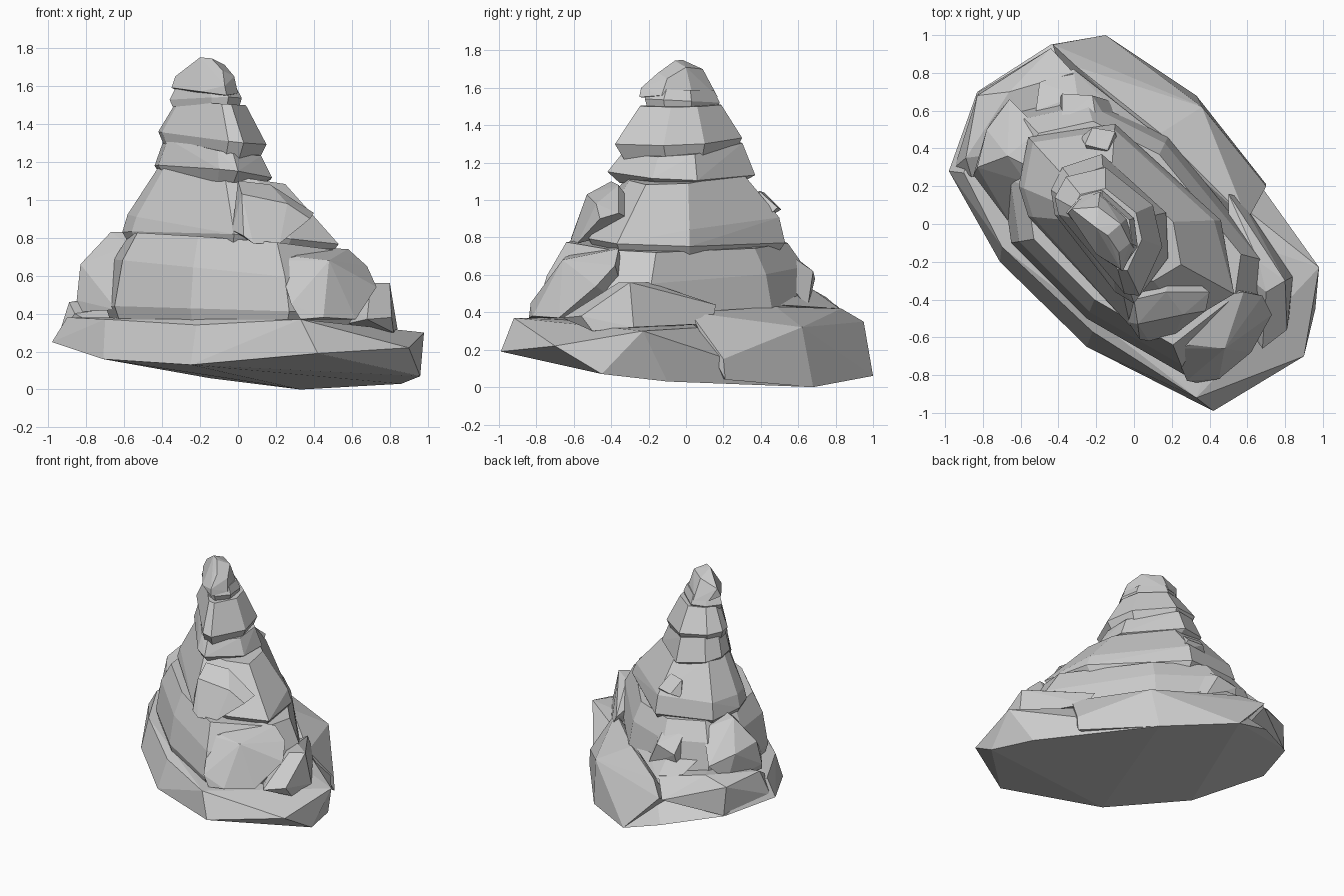
import bpy, bmesh, math


def hull(name, pts):
    """Faceted convex rock around a few corner points."""
    bm = bmesh.new()
    for p in pts:
        bm.verts.new(p)
    r = bmesh.ops.convex_hull(bm, input=bm.verts[:])
    junk = {g for g in r["geom_interior"] + r["geom_unused"]
            if isinstance(g, bmesh.types.BMVert) and g.is_valid}
    bmesh.ops.delete(bm, geom=list(junk), context='VERTS')
    bmesh.ops.dissolve_limit(bm, angle_limit=math.radians(4),
                             verts=bm.verts[:], edges=bm.edges[:])
    bmesh.ops.recalc_face_normals(bm, faces=bm.faces[:])
    me = bpy.data.meshes.new(name)
    bm.to_mesh(me)
    bm.free()
    ob = bpy.data.objects.new(name, me)
    bpy.context.collection.objects.link(ob)
    return ob


def slab(name, outline, centre, rings):
    """Layer of rock: outline repeated at (scale, height, x tilt, y tilt)."""
    cx, cy = centre
    pts = []
    for s, z, tx, ty in rings:
        for x, y in outline:
            px, py = cx + (x - cx) * s, cy + (y - cy) * s
            pts.append((px, py, z + tx * px + ty * py))
    return hull(name, pts)


# broad tilted base
hull("base_slab", [
    (-.98, .28, .25), (-.71, -.20, .16), (-.25, -.65, .13), (.42, -.99, .19),
    (.90, -.70, .22), (.96, -.45, .07), (.98, -.23, .30), (.86, -.10, .03),
    (.33, .68, 0), (-.15, 1.0, .06), (-.83, .70, .22), (-.44, .95, .14),
    (.33, -.92, .37), (-.22, -.57, .34), (-.70, -.12, .37), (-.90, .27, .38),
    (.60, -.10, .34), (-.25, .75, .36)])
hull("base_back_rock", [
    (-.15, 1.0, .06), (.33, .68, 0), (.70, .21, .04), (.70, .20, .15),
    (.60, .02, .40), (.14, .48, .43), (-.30, .83, .42), (-.43, .95, .35),
    (.36, .62, .32), (-.3, .5, .1), (.2, .1, .1)])
hull("base_left_rock", [
    (-.89, .35, .46), (-.83, .68, .44), (-.66, .70, .50), (-.95, .30, .27),
    (-.82, .70, .22), (-.44, .93, .33), (-.32, .80, .44), (-.5, .4, .45),
    (-.5, .3, .2), (-.86, .25, .40)])

# second layer with its boulders
slab("lower_layer",
     [(-.65, -.10), (-.25, -.50), (.27, -.80), (.68, -.48), (.72, -.20),
      (.18, .46), (-.26, .68), (-.62, .60), (-.70, .25)], (-.05, 0),
     [(.95, .33, -.03, 0), (1, .42, -.03, 0), (.93, .62, -.1, 0),
      (.80, .77, -.10, -.04)])
hull("left_boulder", [
    (-.85, .26, .47), (-.83, .30, .66), (-.67, .36, .83), (-.55, .30, .83),
    (-.57, .22, .76), (-.64, -.02, .42), (-.82, .22, .41), (-.78, .50, .62),
    (-.66, .66, .55), (-.50, .50, .75), (-.75, .55, .42)])
hull("front_right_boulder", [
    (.21, -.66, .68), (.28, -.83, .45), (.33, -.84, .37), (.45, -.82, .38),
    (.62, -.68, .37), (.73, -.48, .54), (.68, -.38, .65), (.58, -.36, .74),
    (.35, -.40, .75), (.30, -.64, .70), (.48, -.66, .68), (.4, -.3, .4)])
hull("right_block", [
    (.80, -.30, .56), (.70, -.36, .56), (.66, -.20, .56), (.81, -.56, .38),
    (.68, -.66, .37), (.84, -.28, .32), (.82, -.50, .30), (.50, .16, .44),
    (.56, .14, .34), (.5, -.2, .5), (.5, -.4, .33)])
hull("back_boulder", [
    (-.38, .55, .72), (-.20, .55, .71), (-.22, .68, .62), (-.38, .69, .58),
    (-.40, .65, .42), (-.12, .65, .42), (-.10, .48, .66), (-.40, .40, .45)])
hull("back_ledge", [
    (-.32, .82, .42), (-.30, .68, .52), (.10, .49, .44), (.08, .42, .52),
    (-.50, .75, .48), (-.52, .60, .54), (0, .2, .4)])

# third layer with its boulders
slab("middle_layer",
     [(-.61, .20), (-.56, .04), (-.02, -.54), (.28, -.52), (.53, -.37),
      (.46, .02), (-.10, .53), (-.56, .46)], (-.14, 0),
     [(.93, .73, -.09, -.04), (1, .79, -.08, -.05), (.94, .87, -.07, .06),
      (.58, 1.12, -.15, 0)])
hull("front_boulder", [
    (.03, -.61, .81), (.08, -.62, .77), (-.03, -.52, .84), (.02, -.53, 1.03),
    (.00, -.40, 1.10), (.17, -.36, 1.08), (.26, -.48, .98), (.40, -.36, .93),
    (.38, -.46, .90), (.22, -.58, .77), (.2, -.2, .85)])
hull("small_back_rock", [
    (-.26, .42, 1.04), (-.14, .39, 1.05), (-.10, .49, .96), (-.22, .51, .95),
    (-.2, .3, .90), (-.08, .42, .90), (-.28, .46, .92)])

# narrow upper stack
slab("upper_layer",
     [(-.44, .18), (-.38, .30), (-.17, .37), (.17, .06), (.18, -.18),
      (.00, -.42), (-.10, -.36), (-.42, .05)], (-.14, -.01),
     [(.84, 1.09, -.06, 0), (1, 1.13, -.13, -.05), (.82, 1.26, -.16, .06)])
slab("crown_layer",
     [(-.42, .14), (-.36, .25), (-.15, .30), (.10, .10), (.15, -.12),
      (.03, -.38), (-.05, -.37), (-.40, .05)], (-.15, -.01),
     [(.86, 1.22, -.12, .02), (1, 1.31, -.11, .02), (.64, 1.50, -.06, 0)])
slab("neck_layer",
     [(-.36, .06), (-.28, .15), (-.17, .18), (0, .03), (.02, -.12),
      (-.05, -.22), (-.14, -.18)], (-.17, -.02),
     [(.92, 1.48, -.03, 0), (1, 1.53, 0, -.05), (.85, 1.59, .02, 0)])
hull("cap_rock", [
    (-.35, .06, 1.59), (-.33, .08, 1.65), (-.29, .13, 1.56), (-.18, .17, 1.55),
    (-.03, .04, 1.54), (.00, -.13, 1.56), (-.06, -.25, 1.55),
    (-.07, -.24, 1.60), (-.20, -.16, 1.57), (-.08, -.15, 1.68),
    (-.02, -.10, 1.65), (-.20, -.02, 1.75), (-.14, -.06, 1.745),
    (-.07, .00, 1.71), (-.19, .09, 1.70)])
